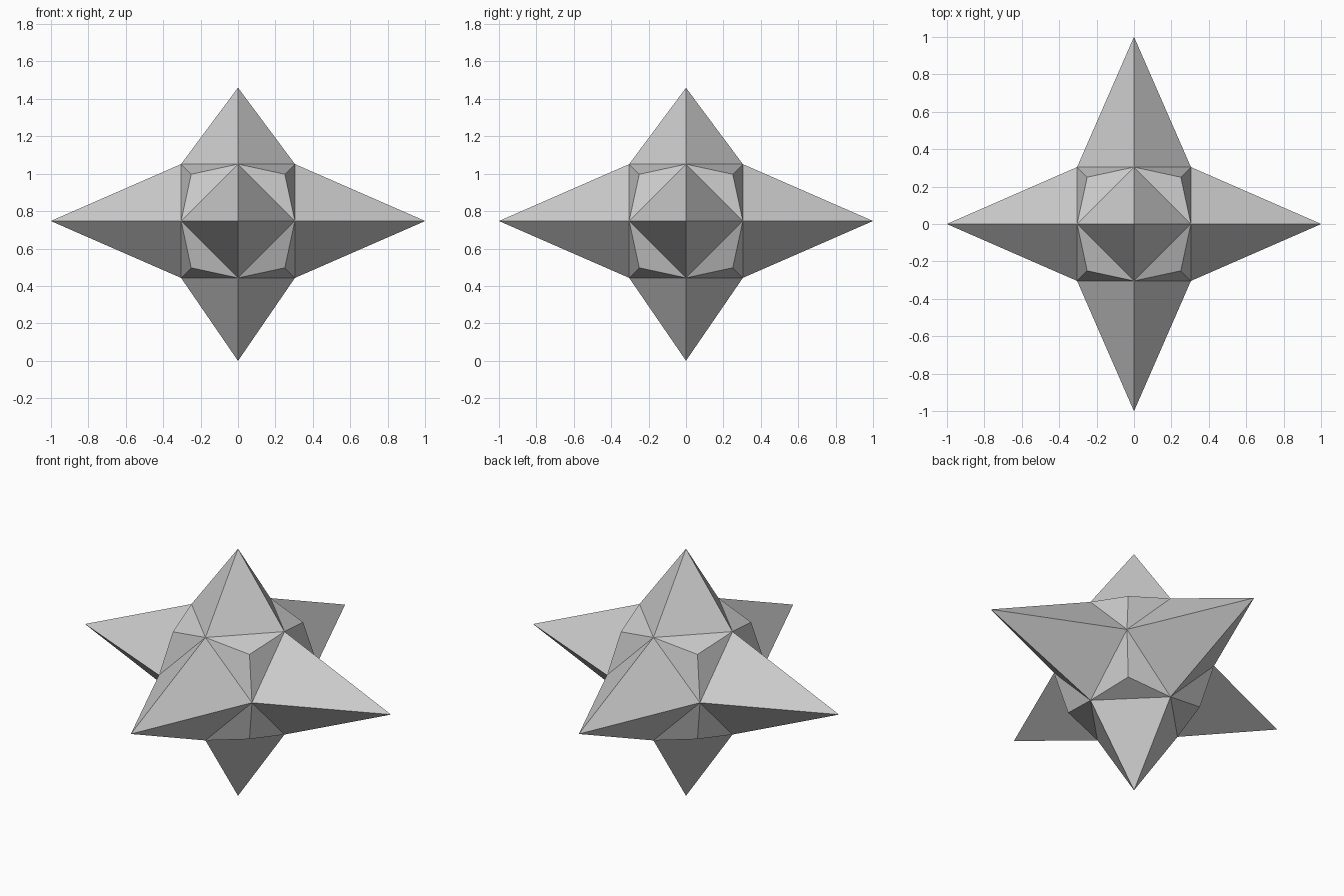
import bpy
import bmesh
from itertools import product
from mathutils import Matrix, Vector

cube = bpy.data.objects.get("Cube")
if cube:
    bpy.data.objects.remove(cube, do_unlink=True)

CENTRE = Vector((0, 0, 0.747))
HALF = 0.304     # reach of the core along each axis
BUMP = 0.25      # corner peaks between the spikes

grey = bpy.data.materials.new("plain_grey")
colour = (0.6, 0.6, 0.6, 1)
grey.use_nodes = True
grey.diffuse_color = colour
grey.node_tree.nodes["Principled BSDF"].inputs["Base Color"].default_value = colour


def add_object(name, bm):
    bmesh.ops.recalc_face_normals(bm, faces=bm.faces)
    mesh = bpy.data.meshes.new(name)
    bm.to_mesh(mesh)
    bm.free()
    mesh.materials.append(grey)
    obj = bpy.data.objects.new(name, mesh)
    obj.location = CENTRE
    bpy.context.collection.objects.link(obj)
    return obj


# Core: spike corners plus a low peak in each octant
bm = bmesh.new()
for p in product((-1, 0, 1), repeat=3):
    zeros = p.count(0)
    if zeros < 2:
        bm.verts.new(Vector(p) * (HALF if zeros else BUMP))
bmesh.ops.convex_hull(bm, input=bm.verts)
bm.normal_update()
# Open the six square sides that the spikes cover
covered = [f for f in bm.faces if max(abs(c) for c in f.normal) > 0.999]
bmesh.ops.delete(bm, geom=covered, context='FACES_ONLY')
add_object("core", bm)


# Spikes: four-sided pyramids whose base corners meet the core
def add_spike(name, direction, tip):
    axis = Vector(direction)
    length = tip - HALF
    place = (Matrix.Translation(axis * (HALF + length / 2))
             @ axis.to_track_quat('Z', 'Y').to_matrix().to_4x4())
    bm = bmesh.new()
    bmesh.ops.create_cone(bm, cap_ends=False, segments=4, radius1=HALF,
                          radius2=0, depth=length, matrix=place)
    bmesh.ops.remove_doubles(bm, verts=bm.verts, dist=0.0001)
    add_object(name, bm)


add_spike("left_spike", (1, 0, 0), 1)
add_spike("right_spike", (-1, 0, 0), 1)
add_spike("back_spike", (0, 1, 0), 1)
add_spike("front_spike", (0, -1, 0), 1)
add_spike("top_spike", (0, 0, 1), 0.712)
add_spike("bottom_spike", (0, 0, -1), CENTRE.z)
